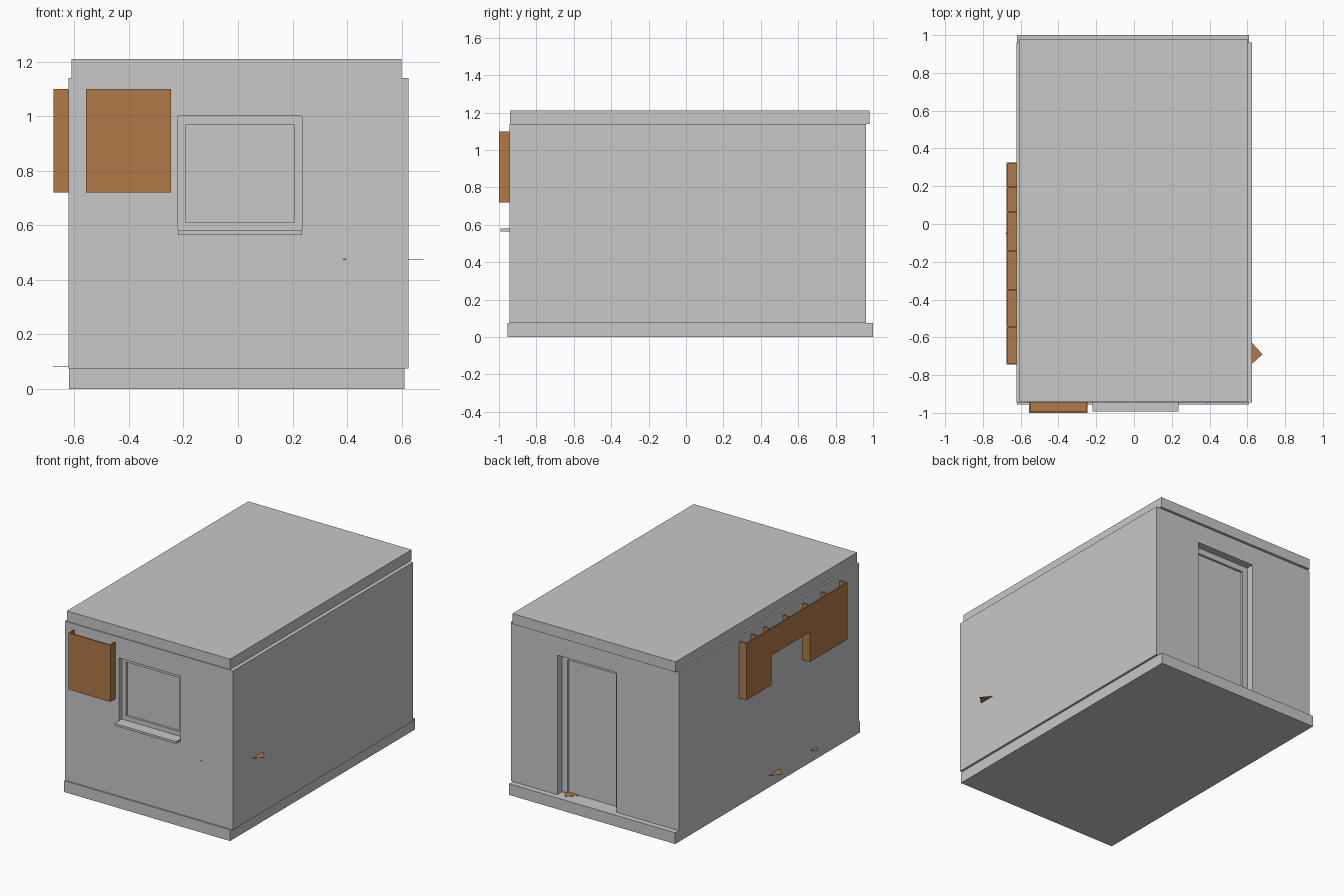
import bpy
import math

if "Cube" in bpy.data.objects:
    bpy.data.objects.remove(bpy.data.objects["Cube"], do_unlink=True)


def material(name, rgb):
    m = bpy.data.materials.new(name)
    m.use_nodes = True
    m.diffuse_color = (*rgb, 1)
    m.node_tree.nodes["Principled BSDF"].inputs["Base Color"].default_value = (*rgb, 1)
    return m


GREY = material("light_grey", (0.58, 0.58, 0.58))
WOOD = material("warm_wood", (0.44, 0.195, 0.063))


def box(name, x, y, z, mat, turn=0):
    """Box from (min, max) pairs, optionally turned about its vertical axis."""
    centre = [(a + b) / 2 for a, b in (x, y, z)]
    bpy.ops.mesh.primitive_cube_add(size=1, location=centre, rotation=(0, 0, turn))
    ob = bpy.context.object
    ob.name = name
    ob.scale = [b - a for a, b in (x, y, z)]
    bpy.ops.object.transform_apply(location=False, rotation=False, scale=True)
    ob.data.materials.append(mat)
    return ob


def recess(target, x, y, z):
    """Cut a box-shaped pocket into the target."""
    cutter = box("cutter", x, y, z, GREY)
    mod = target.modifiers.new("recess", 'BOOLEAN')
    mod.operation = 'DIFFERENCE'
    mod.solver = 'EXACT'
    mod.object = cutter
    bpy.context.view_layer.objects.active = target
    bpy.ops.object.modifier_apply(modifier=mod.name)
    bpy.data.objects.remove(cutter, do_unlink=True)


def frame(name, x, y, z, w, bottom=True):
    """Flat bars round an opening."""
    x0, x1 = x
    z0, z1 = z
    low = z0 + w if bottom else z0
    box(name + "_side_right", (x0, x0 + w), y, (low, z1 - w), GREY)
    box(name + "_side_left", (x1 - w, x1), y, (low, z1 - w), GREY)
    box(name + "_head", x, y, (z1 - w, z1), GREY)
    if bottom:
        box(name + "_foot", x, y, (z0, low), GREY)


def cupboard(name, along, span, depth, z, dividers, t=0.008):
    """Open-topped wall cupboard: outer panel, floor and upright dividers."""
    def part(label, a, d, zz):
        x, y = (a, d) if along == "x" else (d, a)
        box(name + label, x, y, zz, WOOD)

    outer, wall = depth
    part("_panel", span, (outer, outer + t), z)
    part("_floor", span, (outer + t, wall), (z[0], z[0] + t))
    for i, a in enumerate(dividers):
        part(f"_divider_{i}", (a, a + t), (outer + t, wall), (z[0] + t, z[1]))


def corner_plate(name, tip, size, z, direction):
    """Thin square plate whose corner reaches the tip; direction is outward."""
    reach = size / math.sqrt(2)
    cx = tip[0] - reach * math.cos(direction)
    cy = tip[1] - reach * math.sin(direction)
    h = size / 2
    box(name, (cx - h, cx + h), (cy - h, cy + h), (z, z + 0.002), WOOD,
        direction - math.pi / 4)


# Building shell
box("floor_slab", (-0.62, 0.61), (-0.955, 1.0), (0, 0.075), GREY)
walls = box("walls", (-0.622, 0.625), (-0.945, 0.962), (0.075, 1.14), GREY)
box("roof_slab", (-0.61, 0.60), (-0.94, 0.98), (1.14, 1.21), GREY)

# Window in the front wall
win_x, win_z = (-0.22, 0.235), (0.58, 1.0)
recess(walls, win_x, (-1.1, -0.90), win_z)
frame("window_frame", win_x, (-0.915, -0.90), win_z, 0.03)
box("window_sill", win_x, (-0.992, -0.915), (0.565, 0.58), GREY)

# Door in the back wall
door_x, door_z = (-0.16, 0.28), (0.075, 1.01)
recess(walls, door_x, (0.895, 1.1), (0.03, 1.01))
frame("door_frame", door_x, (0.895, 0.91), door_z, 0.04, bottom=False)

# Wall cupboards
cupboard("front_cupboard", "x", (-0.557, -0.246), (-1.0, -0.945), (0.72, 1.10),
         (-0.557, -0.254))
side = (-0.676, -0.622)
cupboard("side_cupboard_back", "y", (0.06, 0.325), side, (0.72, 1.10),
         (0.06, 0.19, 0.317))
cupboard("side_cupboard_middle", "y", (-0.345, 0.06), side, (0.92, 1.10),
         (-0.145,))
cupboard("side_cupboard_front", "y", (-0.745, -0.345), side, (0.72, 1.10),
         (-0.745, -0.55, -0.353))

# Turned table top and floor boards whose corners pass through the walls
corner_plate("table_top", (0.68, -0.69), 0.39, 0.475, math.radians(-3))
corner_plate("floor_board_middle", (-0.68, -0.05), 0.2, 0.08, math.pi)
corner_plate("floor_board_front", (-0.655, -0.46), 0.2, 0.08, math.pi)
corner_plate("floor_board_door", (0.22, 0.96), 0.08, 0.076, math.pi / 2)
